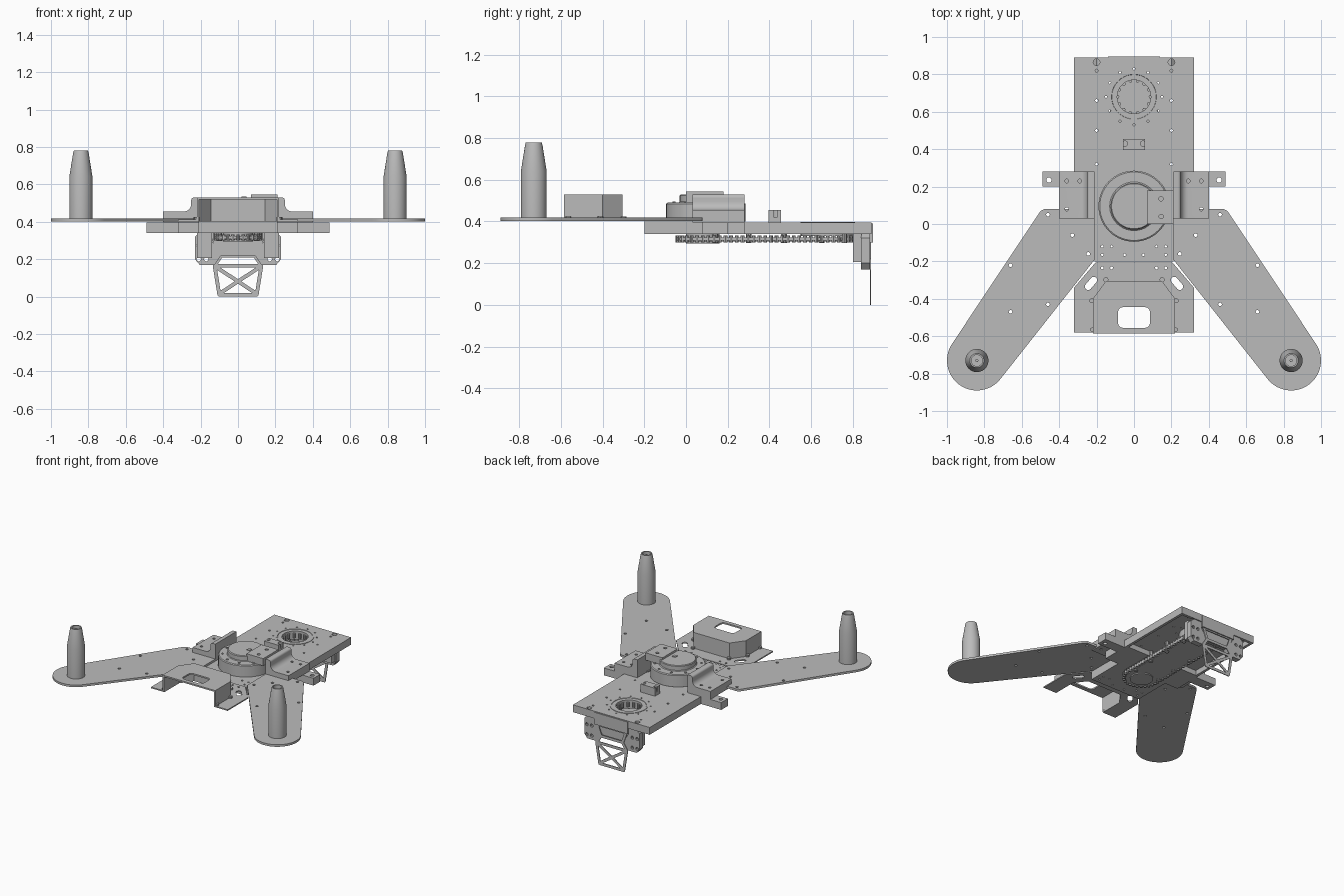
import bpy, bmesh
from math import sin, cos, pi, atan2
from mathutils import Vector

old = bpy.data.objects.get("Cube")
if old:
    bpy.data.objects.remove(old, do_unlink=True)

GREY = (0.5, 0.5, 0.5, 1)
metal = bpy.data.materials.new("plain grey metal")
metal.use_nodes = True
metal.diffuse_color = GREY
metal.node_tree.nodes["Principled BSDF"].inputs["Base Color"].default_value = GREY


def finish(bm, name):
    bmesh.ops.recalc_face_normals(bm, faces=bm.faces)
    mesh = bpy.data.meshes.new(name)
    bm.to_mesh(mesh)
    bm.free()
    mesh.materials.append(metal)
    ob = bpy.data.objects.new(name, mesh)
    bpy.context.collection.objects.link(ob)
    return ob


def smooth(ob):
    bpy.ops.object.select_all(action='DESELECT')
    ob.select_set(True)
    bpy.context.view_layer.objects.active = ob
    bpy.ops.object.shade_smooth_by_angle(angle=0.6)
    return ob


def add_prism(bm, outline, a, b, axis='z'):
    place = {'z': lambda u, v, w: (u, v, w), 'y': lambda u, v, w: (u, w, v),
             'x': lambda u, v, w: (w, u, v)}[axis]
    low = [bm.verts.new(place(u, v, a)) for u, v in outline]
    top = [bm.verts.new(place(u, v, b)) for u, v in outline]
    bm.faces.new(low)
    bm.faces.new(top[::-1])
    for i in range(len(low)):
        j = (i + 1) % len(low)
        bm.faces.new((low[i], top[i], top[j], low[j]))


def prism(name, outlines, a, b, axis='z'):
    bm = bmesh.new()
    for outline in outlines:
        add_prism(bm, outline, a, b, axis)
    return finish(bm, name)


def rect(x0, x1, y0, y1):
    return [(x0, y0), (x1, y0), (x1, y1), (x0, y1)]


def arc(cx, cy, r, start, end, n):
    return [(cx + r * cos(start + (end - start) * i / n),
             cy + r * sin(start + (end - start) * i / n)) for i in range(n + 1)]


def disc(cx, cy, r, n=16):
    return arc(cx, cy, r, 0, 2 * pi, n)[:-1]


def capsule(p, q, r, n=6):
    t = atan2(q[1] - p[1], q[0] - p[0])
    return arc(*q, r, t - pi / 2, t + pi / 2, n) + arc(*p, r, t + pi / 2, t + pi * 1.5, n)


def flip(outline, s):
    return [(s * x, y) for x, y in outline]


def cut(ob, outlines, a, b, axis='z'):
    cutter = prism("cutter", outlines, a, b, axis)
    mod = ob.modifiers.new("cut", 'BOOLEAN')
    mod.operation, mod.solver, mod.object = 'DIFFERENCE', 'EXACT', cutter
    bpy.context.view_layer.objects.active = ob
    bpy.ops.object.modifier_apply(modifier=mod.name)
    bpy.data.objects.remove(cutter, do_unlink=True)


def lathe(name, profile, x, y, n=40):
    bm = bmesh.new()
    vs = [bm.verts.new((x + r, y, z)) for r, z in profile]
    edges = [bm.edges.new(e) for e in zip(vs, vs[1:])]
    bmesh.ops.spin(bm, geom=vs + edges, cent=(x, y, 0), axis=(0, 0, 1),
                   angle=2 * pi, steps=n)
    bmesh.ops.remove_doubles(bm, verts=bm.verts, dist=0.0002)
    return smooth(finish(bm, name))


# Rear deck: hollow shell with a round opening and small holes
deck = prism("deck", [rect(-.32, .32, .08, .89)], .34, .395)
cut(deck, [rect(-.3, .3, .3, .87)], .3, .378)
holes = [disc(0, .68, .09, 36)]
holes += [disc(s * .2, y, .008, 8) for s in (-1, 1) for y in (.5, .66, .82, .32)]
holes += [disc(s * .2, .865, .018, 12) for s in (-1, 1)]
holes += [disc(.15 * cos(i * pi / 6), .68 + .15 * sin(i * pi / 6), .006, 8) for i in range(12)]
cut(deck, holes, .2, .6)
lathe("deck_opening_ring", [(.095, .33), (.13, .33), (.13, .398), (.12, .398),
                            (.115, .385), (.095, .385), (.095, .33)], 0, .68)
prism("opening_studs", [disc(.088 * cos(i * pi / 7), .68 + .088 * sin(i * pi / 7), .01, 8)
                        for i in range(14)], .345, .38)

# Front body below the turntable
body = prism("front_body", [rect(-.21, .21, -.2, .1)], .34, .402)
cut(body, [disc(s * x, y, .007, 8) for s in (-1, 1)
           for x, y in ((.17, -.12), (.12, -.12), (.17, -.165), (.05, -.165))], .3, .5)
prism("side_boss", [disc(s * .26, .14, .06, 24) for s in (-1, 1)], .342, .402)

# Chain loop with guide plate and standoffs
loop = arc(0, .68, .122, 0, pi, 14) + arc(0, .08, .122, pi, 2 * pi, 14)
prism("chain_guide_plate", [capsule((0, .08), (0, .68), .11, 16)], .303, .31)
points = [Vector(p) for p in loop + loop[:1]]
links, rollers = [], []
for p, q in zip(points, points[1:]):
    count = max(1, round((q - p).length / .027))
    for i in range(count):
        a, b = p.lerp(q, i / count), p.lerp(q, (i + 1) / count)
        rollers.append(disc(a.x, a.y, .009, 8))
        links.append(capsule(a, b, .006, 2))
prism("chain_rollers", rollers, .300, .332)
prism("chain_links", links, .308, .324)
prism("standoffs", [disc(s * .1, y, .014, 10) for s in (-1, 1)
                    for y in (.14, .3, .47, .65, .76)], .297, .38)
lathe("lower_hub", [(0, .295), (.08, .295), (.08, .345), (0, .345)], 0, .08)

# Arms, posts, side brackets and tabs, mirrored
for s, side in ((1, "left"), (-1, "right")):
    outline = [(.21, .08), (.21, -.19)] + arc(.84, -.73, .16, -2.46, .58, 24) + [(.5, .07), (.48, .08)]
    arm = prism(side + "_arm", [flip(outline, s)], .402, .418)
    cut(arm, [disc(s * x, y, .01, 10) for x, y in
              ((.66, -.22), (.66, -.47), (.46, -.43), (.33, -.06), (.245, -.16), (.46, .05))], .3, .5)
    smooth(arm)
    lathe(side + "_post", [(0, .418), (.062, .418), (.062, .64), (.042, .765), (.038, .78),
                           (.03, .78), (.03, .755), (.008, .755), (.008, .765), (0, .765)],
          s * .84, -.73)
    # bracket with a curved step up to its inner wall
    step = [(.21, .395), (.4, .395), (.4, .455), (.29, .455)]
    step += arc(.29, .495, .04, -pi / 2, -pi, 6) + [(.25, .51)] + arc(.235, .515, .015, 0, pi / 2, 4) + [(.21, .53)]
    bracket = prism(side + "_bracket", [flip(step, s)], .03, .28, 'y')
    cut(bracket, [disc(s * x, y, .01, 10) for x, y in ((.29, .23), (.36, .23), (.36, .08))], .39, .6)
    smooth(bracket)
    tab = prism(side + "_tab", [rect(*sorted((s * .3, s * .49)), .2, .28)], .34, .395)
    cut(tab, [disc(s * .455, .235, .014, 12)], .3, .5)

# Turntable in two tiers, with clamp plate
lathe("turntable", [(0, .40), (.19, .40), (.19, .485), (.183, .49), (.13, .49), (.125, .495),
                    (.125, .525), (.12, .53), (0, .53)], 0, .095, 56)
prism("turntable_screws", [disc(.16 * cos(i * pi / 5), .095 + .16 * sin(i * pi / 5), .008, 8)
                           for i in range(10)], .485, .495)
clamp = prism("clamp_plate", [rect(.07, .21, .0, .18)], .49, .545)
cut(clamp, [disc(.145, y, .012, 12) for y in (.04, .135)], .52, .6)
prism("top_mark", [rect(.02, .045, .075, .1)], .53, .535)

# Small block on the deck
block = prism("deck_block", [[(.395, .39), (.455, .39), (.455, .455), (.395, .455)]], -.06, .06, 'x')
cut(block, [disc(s * .048, .43, .014, 12) for s in (-1, 1)], .42, .5)

# Front tray with angled sides and slots
shell = [(-.22, -.6), (.22, -.6), (.22, -.4), (.15, -.305), (-.15, -.305), (-.22, -.4)]
inner = [(-.208, -.65), (.208, -.65), (.208, -.404), (.144, -.317), (-.144, -.317), (-.208, -.404)]
tray = prism("front_tray", [[(-.32, -.58), (.32, -.58), (.32, -.34), (.205, -.205),
                             (-.205, -.205), (-.32, -.34)]], .402, .411)
cut(tray, [inner] + [capsule((s * .245, -.335), (s * .215, -.3), .018) for s in (-1, 1)]
    + [disc(s * x, -.235, .008, 8) for s in (-1, 1) for x in (.17, .12)], .3, .5)

# Open fronted cover over the tray
cover = prism("front_cover", [[(x, max(y, -.585)) for x, y in shell]], .408, .53)
cut(cover, [inner], .3, .519)
window = [p for cx, cy, a in ((.06, -.47, 0), (-.06, -.47, .5), (-.06, -.53, 1), (.06, -.53, 1.5))
          for p in arc(cx, cy, .025, a * pi, (a + .5) * pi, 4)]
cut(cover, [window], .5, .6)
prism("cover_bolts", [disc(s * x, y, .014, 10) for s in (-1, 1)
                      for x, y in ((.22, -.565), (.225, -.41), (.15, -.298))], .405, .425)

# Rear hanging bracket: two wings and a cross bar
wing = [(.2, .345), (.23, .32), (.23, .2), (.205, .17), (.125, .17), (.09, .22), (.14, .3), (.14, .345)]
for s, side in ((1, "left"), (-1, "right")):
    plate = prism(side + "_rear_wing", [flip(wing, s)], .84, .882, 'y')
    cut(plate, [disc(s * x, z, .012, 10) for x, z in ((.17, .2), (.17, .275), (.21, .2), (.21, .275))],
        .8, .9, 'y')
    prism(side + "_wing_backing", [rect(*sorted((s * .14, s * .22)), .205, .345)], .8, .841, 'y')
prism("rear_cross_bar", [[(-.15, .345), (.15, .345), (.11, .22), (-.11, .22)]], .845, .865, 'y')

# Thin rear lattice with crossed braces
bars = [((-.1, .01), (.1, .01)), ((-.125, .165), (.125, .165)), ((-.09, .22), (.09, .22)),
        ((-.12, .3), (.12, .3))]
for s in (1, -1):
    bars += [((s * .1, .01), (s * .125, .165)), ((s * .1, .015), (s * -.12, .16)),
             ((s * .125, .165), (s * .09, .22)), ((s * .09, .22), (s * .12, .3))]
prism("rear_lattice", [capsule(p, q, .01, 4) for p, q in bars], .882, .888, 'y')
prism("rear_lattice_top", [rect(-.14, .14, .3, .39)], .882, .896, 'y')
